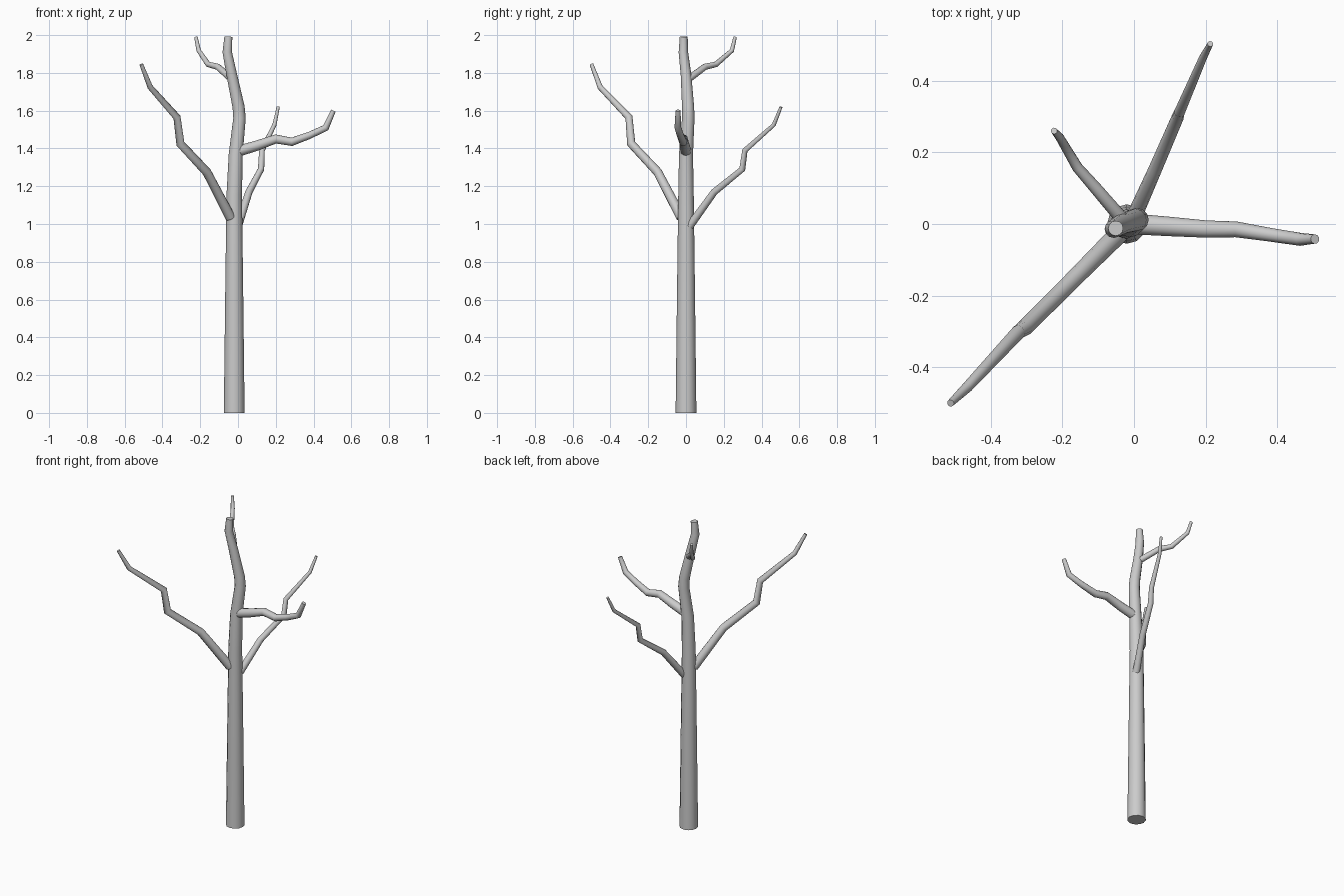
import bpy, math


def limb(name, points):
    """Tapered round limb through (x, y, z, radius) points, closed at both ends."""
    curve = bpy.data.curves.new(name, 'CURVE')
    curve.dimensions = '3D'
    curve.twist_mode = 'MINIMUM'
    curve.bevel_depth = 1.0
    curve.bevel_resolution = 4
    curve.use_fill_caps = True
    spline = curve.splines.new('POLY')
    spline.points.add(len(points) - 1)
    for p, (x, y, z, r) in zip(spline.points, points):
        p.co = (x, y, z, 1)
        p.radius = r
    ob = bpy.data.objects.new(name, curve)
    bpy.context.collection.objects.link(ob)
    bpy.ops.object.select_all(action='DESELECT')
    ob.select_set(True)
    bpy.context.view_layer.objects.active = ob
    bpy.ops.object.convert(target='MESH')
    bpy.ops.object.shade_smooth_by_angle(angle=math.radians(45))


# Trunk: straight below, gently swaying near the top
limb("trunk", [
    (-0.02, 0.00, 0.00, 0.055), (-0.02, 0.00, 0.60, 0.048),
    (-0.02, 0.00, 1.15, 0.041), (-0.012, 0.00, 1.37, 0.037),
    (0.008, 0.012, 1.56, 0.033), (0.003, 0.011, 1.62, 0.032),
    (-0.033, 0.0, 1.79, 0.028), (-0.057, -0.014, 1.91, 0.025),
    (-0.051, -0.012, 1.992, 0.021)])

# Large lower branch, front left
limb("front_left_branch", [
    (-0.04, -0.025, 1.035, 0.027), (-0.165, -0.15, 1.275, 0.024),
    (-0.305, -0.29, 1.425, 0.023), (-0.323, -0.302, 1.565, 0.02),
    (-0.465, -0.455, 1.725, 0.015), (-0.512, -0.50, 1.845, 0.010)])

# Lower branch, back right
limb("back_right_branch", [
    (0.0, 0.02, 0.99, 0.022), (0.058, 0.15, 1.17, 0.019),
    (0.122, 0.298, 1.29, 0.017), (0.127, 0.312, 1.39, 0.015),
    (0.193, 0.465, 1.525, 0.011), (0.213, 0.503, 1.62, 0.008)])

# Middle branch, right
limb("right_branch", [
    (0.0, 0.0, 1.385, 0.029), (0.10, -0.007, 1.415, 0.027),
    (0.20, -0.014, 1.45, 0.024), (0.285, -0.015, 1.435, 0.022),
    (0.38, -0.03, 1.47, 0.019), (0.465, -0.043, 1.51, 0.018),
    (0.505, -0.042, 1.60, 0.013)])

# Small upper branch, back left
limb("upper_branch", [
    (-0.03, 0.01, 1.765, 0.019), (-0.107, 0.10, 1.832, 0.017),
    (-0.158, 0.158, 1.845, 0.015), (-0.208, 0.243, 1.918, 0.012),
    (-0.223, 0.26, 1.99, 0.009)])
